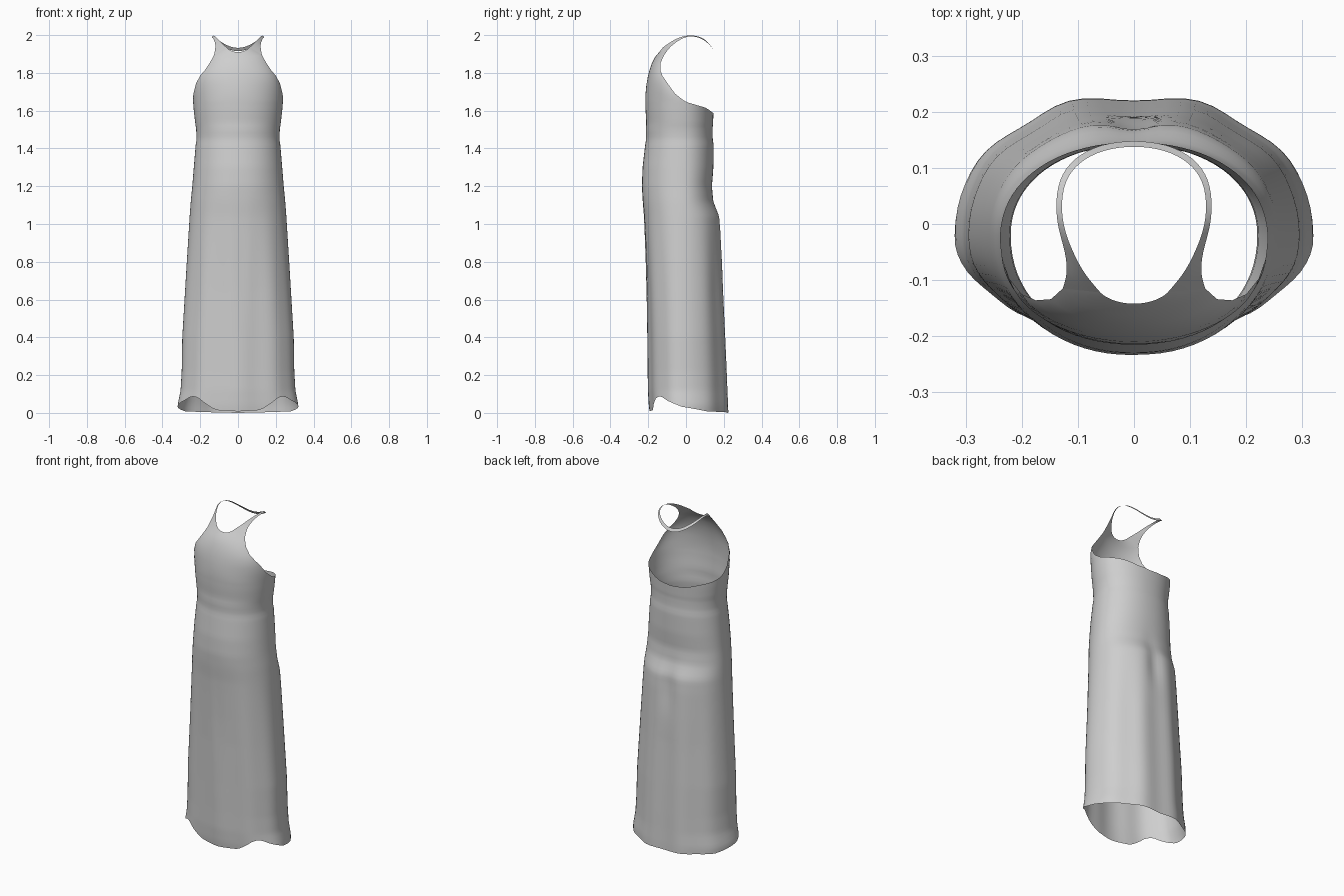
import bpy, bmesh, math

N = 72                     # columns around the gown
ROWS = 84                  # rows from hem to armhole level
TOP = 1.66


def lerp_table(table, t, col=1):
    """Smoothly read one column of a table keyed by its first column."""
    if t <= table[0][0]:
        return table[0][col]
    for p, q in zip(table, table[1:]):
        if t <= q[0]:
            f = (t - p[0]) / (q[0] - p[0])
            return p[col] + (q[col] - p[col]) * f
    return table[-1][col]


def bump(t, centre, width):
    return math.exp(-((t - centre) / width) ** 2)


# height, half width, front y, back y
BODY = [
    (0.00, 0.318, -0.192, 0.234), (0.04, 0.320, -0.197, 0.233),
    (0.12, 0.304, -0.202, 0.229), (0.22, 0.298, -0.203, 0.225),
    (0.40, 0.295, -0.206, 0.217), (0.60, 0.283, -0.211, 0.207),
    (0.80, 0.271, -0.216, 0.198), (0.96, 0.261, -0.221, 0.190),
    (1.04, 0.256, -0.224, 0.183), (1.12, 0.250, -0.230, 0.148),
    (1.20, 0.242, -0.234, 0.138), (1.30, 0.234, -0.230, 0.145),
    (1.42, 0.224, -0.216, 0.146), (1.45, 0.219, -0.211, 0.141),
    (1.51, 0.222, -0.213, 0.141), (1.53, 0.226, -0.210, 0.143),
    (1.60, 0.234, -0.214, 0.146), (1.66, 0.239, -0.215, 0.147),
]
# angle from the front in degrees, height of hem and of upper edge
HEM = [(0, 0.008), (22, 0.015), (32, 0.05), (42, 0.083), (52, 0.088),
       (65, 0.065), (90, 0.032), (120, 0.008), (180, 0.0)]
EDGE = [(90, 1.66), (97, 1.645), (115, 1.63), (137, 1.615), (160, 1.592), (180, 1.585)]


def body_point(deg, z0):
    a = abs(deg)
    hem, edge = lerp_table(HEM, a), lerp_table(EDGE, a)
    z = z0
    if z0 < 0.3:
        z = hem + (0.3 - hem) * z0 / 0.3
    elif z0 > 1.5:
        z = 1.5 + (edge - 1.5) * (z0 - 1.5) / (TOP - 1.5)
    w, yf, yb = (lerp_table(BODY, z, c) for c in (1, 2, 3))
    th = math.radians(deg)
    s, c = math.sin(th), math.cos(th)
    p = 0.94
    x = w * math.copysign(abs(s) ** p, s)
    yc = -0.02
    y = yc - (yc - yf if c > 0 else yb - yc) * math.copysign(abs(c) ** p, c)
    # soft vertical folds in the skirt, fading out at the sides
    fade = max(0.0, min(1.0, (1.15 - z) / 0.5)) * c * c
    fold = 0.006 * fade * (math.cos(math.radians(deg * 9)) - 1)
    # centre back crease under the seat
    fold -= 0.016 * bump(z, 0.98, 0.14) * bump(a, 180, 9)
    # front fold running down from the hips
    fold -= 0.007 * bump(z, 0.75, 0.3) * bump(deg, 3, 6)
    r = 1 + fold / 0.22
    return (x * r, yc + (y - yc) * r, z)


# halter front rows: edge x, y, z, centre y, z, sweep angle
HALTER = [
    (0.236, -0.058, 1.690, -0.214, 1.690, 86),
    (0.222, -0.098, 1.745, -0.210, 1.735, 80),
    (0.200, -0.125, 1.785, -0.203, 1.775, 72),
    (0.175, -0.136, 1.815, -0.195, 1.810, 66),
    (0.148, -0.134, 1.855, -0.181, 1.850, 60),
    (0.127, -0.115, 1.895, -0.163, 1.885, 58),
    (0.060, -0.122, 1.935, -0.142, 1.910, 58),
]


def halter_point(row, u):
    xe, ye, ze, yf, zf, sweep = row
    pm = math.radians(sweep)
    f = (1 - math.cos(u * pm)) / (1 - math.cos(pm))
    return (xe * math.sin(u * pm) / math.sin(pm), yf + (ye - yf) * f, zf + (ze - zf) * f)


def finish(bm, name, mat):
    me = bpy.data.meshes.new(name)
    bm.to_mesh(me)
    bm.free()
    me.materials.append(mat)
    for poly in me.polygons:
        poly.use_smooth = True
    ob = bpy.data.objects.new(name, me)
    bpy.context.collection.objects.link(ob)
    return ob


fabric = bpy.data.materials.new("pale grey fabric")
fabric.diffuse_color = (0.62, 0.62, 0.62, 1)

# gown: skirt, waist and back as one tube, continued upward by the halter front
bm = bmesh.new()
angles = [-180 + 360 * i / N for i in range(N)]
rings = [[bm.verts.new(body_point(d, TOP * j / ROWS)) for d in angles]
         for j in range(ROWS + 1)]
for lo, hi in zip(rings, rings[1:]):
    for i in range(N):
        k = (i + 1) % N
        bm.faces.new((lo[i], lo[k], hi[k], hi[i]))
front = [i for i, d in enumerate(angles) if abs(d) <= 90.01]
prev = [rings[-1][i] for i in front]
for row in HALTER:
    cur = [bm.verts.new(halter_point(row, angles[i] / 90)) for i in front]
    for i in range(len(front) - 1):
        bm.faces.new((prev[i], prev[i + 1], cur[i + 1], cur[i]))
    prev = cur
finish(bm, "gown", fabric)

# neck strap: thin band around the neck, right half mirrored to the left
STRAP = [
    ((0.060, -0.122, 1.935), (0.127, -0.115, 1.895)),
    ((0.088, -0.090, 1.958), (0.118, -0.088, 1.935)),
    ((0.107, -0.055, 1.980), (0.122, -0.050, 1.965)),
    ((0.125, -0.010, 1.996), (0.135, -0.010, 1.988)),
    ((0.130, 0.030, 2.000), (0.140, 0.030, 1.996)),
    ((0.125, 0.075, 1.992), (0.135, 0.080, 1.984)),
    ((0.100, 0.110, 1.970), (0.108, 0.118, 1.958)),
    ((0.055, 0.133, 1.942), (0.060, 0.143, 1.926)),
    ((0.000, 0.140, 1.928), (0.000, 0.150, 1.910)),
]
bm = bmesh.new()
for side in (1, -1):
    pairs = [[bm.verts.new((x * side, y, z)) for x, y, z in pair] for pair in STRAP]
    for (a, b), (c, d) in zip(pairs, pairs[1:]):
        bm.faces.new((a, b, d, c) if side > 0 else (a, c, d, b))
bmesh.ops.remove_doubles(bm, verts=bm.verts, dist=0.0005)
strap = finish(bm, "neck_strap", fabric)
sub = strap.modifiers.new("smooth", 'SUBSURF')
sub.levels = sub.render_levels = 2
sub.boundary_smooth = 'PRESERVE_CORNERS'
